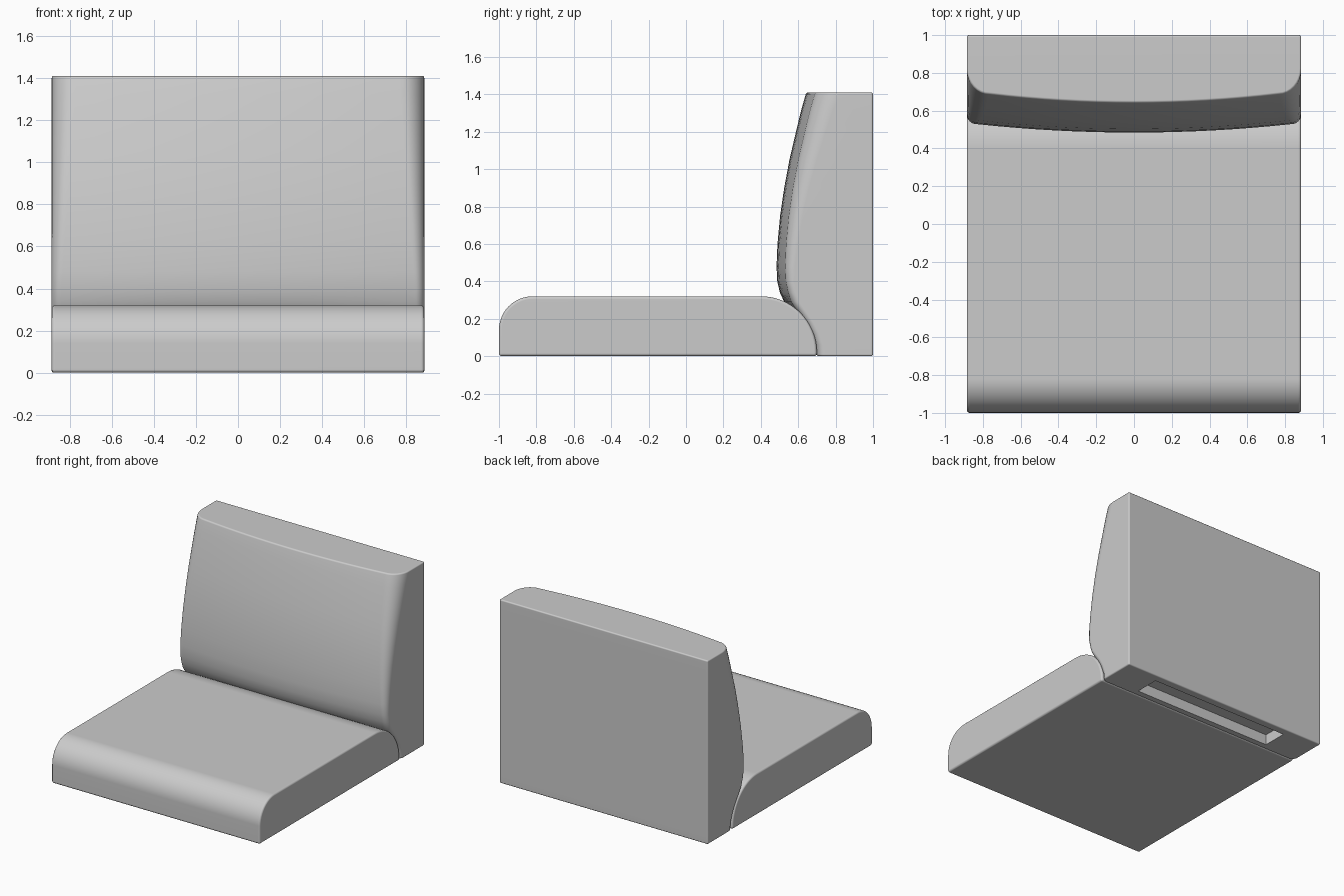
import bpy, bmesh
from math import sin, cos, pi, radians

if "Cube" in bpy.data.objects:
    bpy.data.objects.remove(bpy.data.objects["Cube"])

W = 0.885  # half width


def loft(name, rings):
    """Closed solid through equal-length rings, capped at both ends."""
    bm = bmesh.new()
    rows = [[bm.verts.new(p) for p in ring] for ring in rings]
    n = len(rows[0])
    for a, b in zip(rows, rows[1:]):
        for i in range(n):
            j = (i + 1) % n
            bm.faces.new((a[i], a[j], b[j], b[i]))
    bm.faces.new(rows[0][::-1])
    bm.faces.new(rows[-1])
    bmesh.ops.recalc_face_normals(bm, faces=bm.faces)
    mesh = bpy.data.meshes.new(name)
    bm.to_mesh(mesh)
    bm.free()
    obj = bpy.data.objects.new(name, mesh)
    bpy.context.collection.objects.link(obj)
    return obj


def finish(obj, width, cutter=None):
    """Soften sharp edges, cut the optional recess, then shade smooth."""
    bev = obj.modifiers.new("soft_edges", 'BEVEL')
    bev.width, bev.segments = width, 3
    bev.limit_method, bev.angle_limit = 'ANGLE', radians(50)
    if cutter:
        cut = obj.modifiers.new("recess", 'BOOLEAN')
        cut.object, cut.solver = cutter, 'EXACT'
    bpy.ops.object.select_all(action='DESELECT')
    obj.select_set(True)
    bpy.context.view_layer.objects.active = obj
    bpy.ops.object.convert(target='MESH')
    bpy.ops.object.shade_smooth_by_angle(angle=radians(32))
    wn = obj.modifiers.new("flat_normals", 'WEIGHTED_NORMAL')
    wn.keep_sharp = True


def arc(cy, cz, r, a0, a1, n):
    return [(cy + r * cos(a0 + (a1 - a0) * i / n), cz + r * sin(a0 + (a1 - a0) * i / n))
            for i in range(n + 1)]


# seat cushion: side profile with rounded front and rear, extruded across x
side = [(-1, 0)] + arc(-0.82, 0.14, 0.18, pi, pi / 2, 12)
side += arc(0.40, 0.02, 0.30, pi / 2, 0, 16) + [(0.70, 0)]
seat = loft("seat_cushion", [[(x, y, z) for y, z in side] for x in (-W, W)])
finish(seat, 0.015)

# backrest: plan sections stacked upwards, (height, front centre y)
profile = [(0, .70), (.06, .685), (.12, .655), (.18, .615), (.24, .565), (.29, .525),
           (.34, .502), (.40, .488), (.48, .484), (.60, .489), (.75, .503),
           (.90, .525), (1.05, .553), (1.20, .588), (1.32, .617), (1.41, .643)]


def section(z, yc):
    t = max(0, (z - 0.4) / 1.01)
    rx, ry = 0.045 + 0.075 * t, 0.045 + 0.09 * t   # corners widen upwards
    bulge = 0.045 * min(1, z / 0.35)
    xe = W - rx
    corner = [(xe + rx * sin(a), yc + bulge + ry * (1 - cos(a)))
              for a in (pi / 2 * i / 8 for i in range(9))]
    front = [(xe * s, yc + bulge * s * s) for s in (i / 8 for i in range(-7, 8))]
    left = [(-x, y) for x, y in reversed(corner)]
    return [(x, y, z) for x, y in left + front + corner + [(W, 1), (-W, 1)]]


back = loft("backrest", [section(z, y) for z, y in profile])

# slot in the underside of the backrest
slot = loft("slot_cutter", [[(-.59, .75, z), (.59, .75, z), (.59, .94, z), (-.59, .94, z)]
                            for z in (-0.1, 0.08)])
finish(back, 0.01, slot)
bpy.data.objects.remove(slot)
